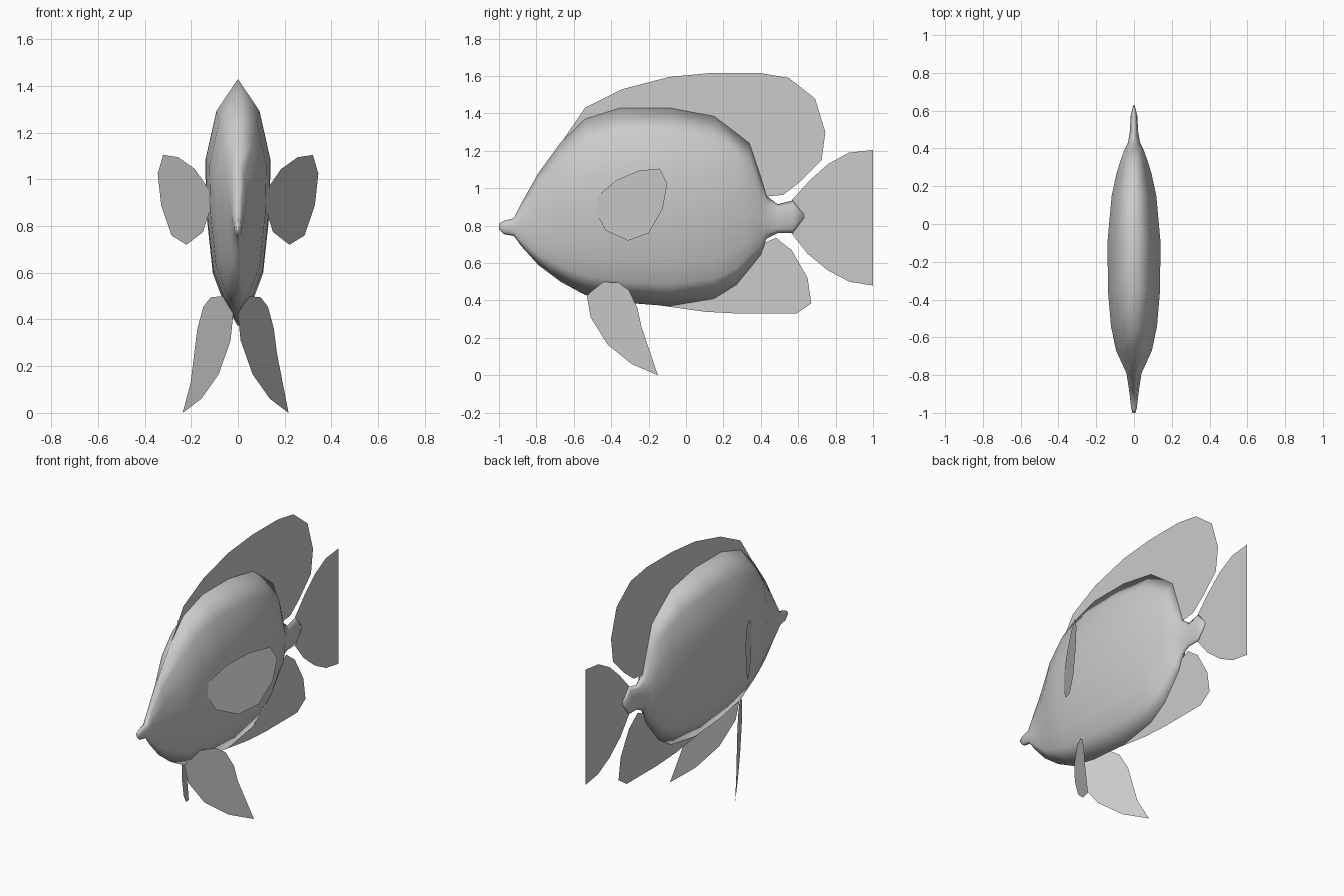
import bpy, bmesh

default = bpy.data.objects.get("Cube")
if default:
    bpy.data.objects.remove(default, do_unlink=True)

grey = bpy.data.materials.new("plain_grey")
grey.use_nodes = True
colour = (0.6, 0.6, 0.6, 1)
grey.diffuse_color = colour
grey.node_tree.nodes["Principled BSDF"].inputs["Base Color"].default_value = colour


def finish(bm, name, smooth=False):
    mesh = bpy.data.meshes.new(name)
    for face in bm.faces:
        face.smooth = smooth
    bm.to_mesh(mesh)
    bm.free()
    mesh.materials.append(grey)
    obj = bpy.data.objects.new(name, mesh)
    bpy.context.collection.objects.link(obj)
    return obj


def fin(name, outline, place=lambda y: 0):
    """Thin fin from a (y, z) outline; place gives x along the fin."""
    bm = bmesh.new()
    face = bm.faces.new([bm.verts.new((place(y), y, z)) for y, z in outline])
    bmesh.ops.triangulate(bm, faces=[face])
    return finish(bm, name)


# Body: lofted sections given as y, top, bottom, half width
stations = [
    (-1, .81, .78, .008), (-.975, .825, .755, .015), (-.92, .84, .745, .021),
    (-.88, .92, .69, .026), (-.79, 1.08, .59, .04), (-.67, 1.245, .50, .095),
    (-.54, 1.37, .43, .122), (-.35, 1.43, .39, .138), (-.09, 1.43, .37, .14),
    (.15, 1.385, .41, .118), (.27, 1.295, .485, .092), (.34, 1.24, .57, .07),
    (.40, 1.06, .645, .048), (.43, .96, .73, .032), (.49, .915, .76, .022),
    (.57, .935, .76, .018), (.63, .86, .84, .003),
]
half = [(.66, .74), (1, .34), (.96, -.1), (.77, -.57), (.47, -.78)]
section = [(0, 1)] + half + [(0, -1)] + [(-x, t) for x, t in reversed(half)]

bm = bmesh.new()
rings = []
for y, top, bottom, width in stations:
    mid, tall = (top + bottom) / 2, (top - bottom) / 2
    rings.append([bm.verts.new((x * width, y, mid + t * tall)) for x, t in section])
for a, b in zip(rings, rings[1:]):
    for i in range(len(section)):
        j = (i + 1) % len(section)
        bm.faces.new((a[i], a[j], b[j], b[i]))
bm.faces.new(rings[0])
bm.faces.new(rings[-1])
bmesh.ops.recalc_face_normals(bm, faces=bm.faces)
finish(bm, "body", smooth=True)

# Fins on the centre line
fin("dorsal_fin", [
    (-.67, 1.24), (-.54, 1.43), (-.34, 1.53), (-.09, 1.595), (.14, 1.617),
    (.39, 1.617), (.55, 1.59), (.69, 1.48), (.745, 1.3), (.725, 1.15),
    (.61, 1.035), (.52, .965), (.42, .955), (.3, 1.22), (.1, 1.36), (-.4, 1.38)])
fin("tail_fin", [
    (.56, .93), (.66, 1.04), (.76, 1.13), (.87, 1.19), (1, 1.205), (1, .48),
    (.875, .5), (.76, .56), (.65, .65), (.56, .765), (.6, .85)])
fin("anal_fin", [
    (.40, .70), (.48, .735), (.565, .67), (.65, .52), (.67, .385), (.59, .33),
    (.28, .33), (.1, .34), (-.13, .372), (.1, .43), (.26, .5)])

# Paired fins, splayed outward towards the back
pectoral = [(-.48, .87), (-.47, .96), (-.37, 1.045), (-.25, 1.095), (-.14, 1.105),
            (-.10, 1.025), (-.125, .89), (-.2, .76), (-.31, .72), (-.43, .775)]
pelvic = [(-.53, .425), (-.45, .50), (-.36, .495), (-.305, .455), (-.26, .36),
          (-.21, .13), (-.15, 0), (-.29, .06), (-.42, .165), (-.51, .31)]
for side, s in (("left", 1), ("right", -1)):
    fin(side + "_pectoral_fin", pectoral, lambda y: s * (.12 + .59 * (y + .48)))
    fin(side + "_pelvic_fin", pelvic, lambda y: s * (.01 + .57 * (y + .53)) - .01)
